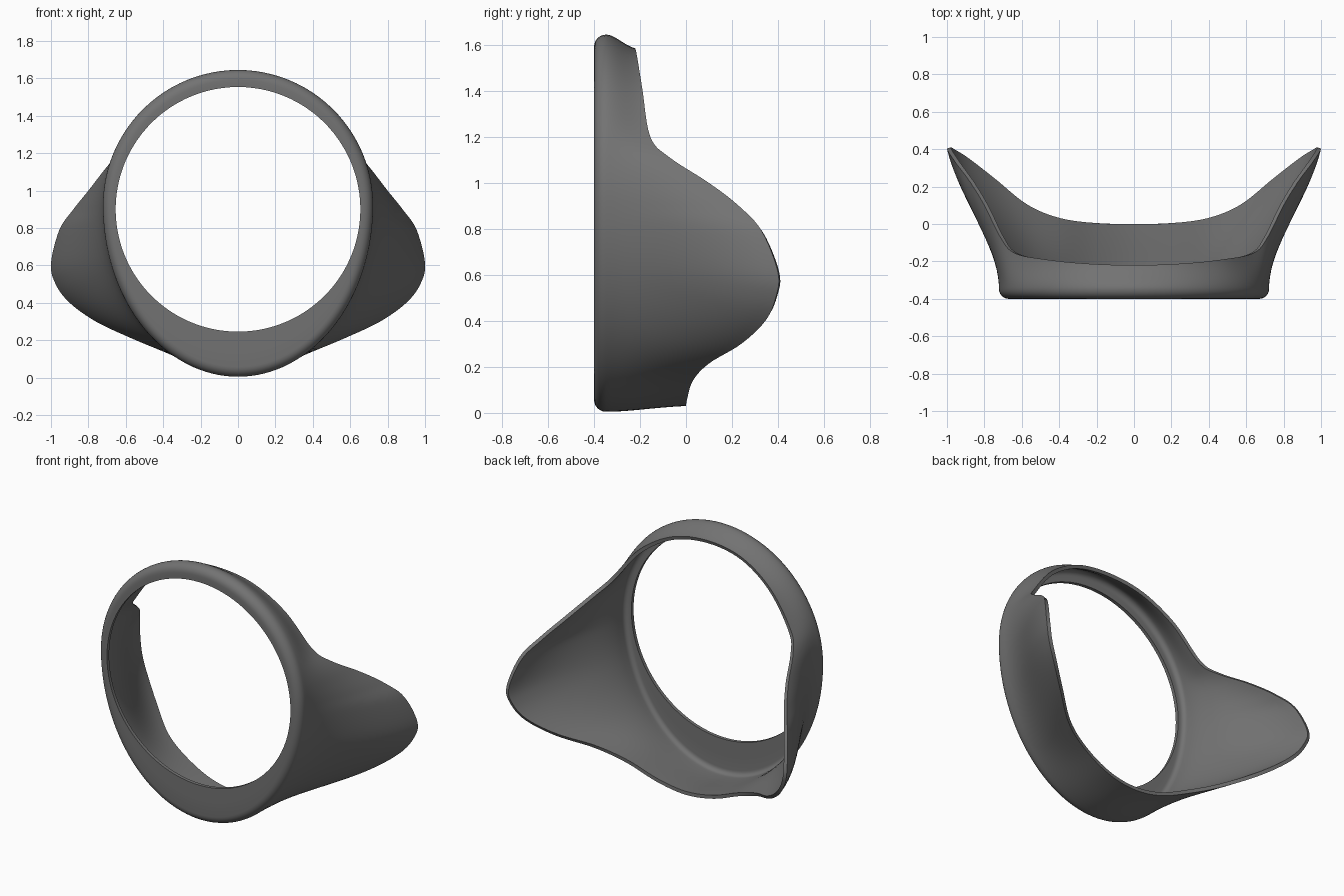
import bpy
import bmesh
import math
from mathutils import Vector

cube = bpy.data.objects.get("Cube")
if cube:
    bpy.data.objects.remove(cube, do_unlink=True)

FRONT_Y = -0.4
HOLE_Z, HOLE_R = 0.9, 0.654
RIM_Z, RIM_X, RIM_UP, RIM_DOWN = 0.92, 0.722, 0.725, 0.915
FILLET = 0.052
THICKNESS = 0.022

# Rear edge of the shell, from the bottom middle, round the wing tip, to the top middle
rear_edge = [Vector(p) for p in (
    (0, 0, .03), (.2, .005, .06), (.4, .03, .14), (.58, .1, .215),
    (.76, .24, .3), (.9, .345, .4), (.975, .39, .5), (1, .4, .61),
    (.955, .33, .79), (.88, .23, .9), (.8, .1, 1), (.715, -.07, 1.11),
    (.64, -.155, 1.2), (.47, -.19, 1.41), (.25, -.212, 1.545), (0, -.22, 1.585))]


def mirrored(p):
    return Vector((-p.x, p.y, p.z))


def smooth_path(points, steps):
    """Catmull-Rom path that stays symmetric at both ends."""
    pts = [mirrored(points[1])] + points + [mirrored(points[-2])]
    path = []
    for a, b, c, d in zip(pts, pts[1:], pts[2:], pts[3:]):
        for i in range(steps):
            t = i / steps
            path.append(0.5 * (2 * b + (c - a) * t + (2 * a - 5 * b + 4 * c - d) * t ** 2
                               + (3 * b - a - 3 * c + d) * t ** 3))
    return path + [points[-1]]


def profile(edge):
    """Cross-section from the hole, over the rounded rim, out to the rear edge."""
    angle = math.atan2(edge.z - RIM_Z, edge.x)
    out = Vector((math.cos(angle), 0, math.sin(angle)))
    height = RIM_UP if out.z > 0 else RIM_DOWN
    radius = 1 / math.hypot(out.x / RIM_X, out.z / height)
    centre = Vector((0, FRONT_Y, RIM_Z))
    back = Vector((0, 1, 0))
    hole = Vector((0, FRONT_Y, HOLE_Z)) + out * HOLE_R
    flat_end = centre + out * (radius - FILLET)
    points = [hole, hole.lerp(flat_end, 0.5)]
    for i in range(7):
        a = math.pi / 2 * i / 6
        points.append(flat_end + FILLET * (out * math.sin(a) + back * (1 - math.cos(a))))
    start = points[-1]
    reach = edge - start
    side = reach - back * reach.y
    p1 = start + back * reach.y * 0.3
    p2 = start + side * 0.75 + back * reach.y * 0.6
    for i in range(1, 17):
        t = i / 16
        u = 1 - t
        points.append(start * u ** 3 + p1 * 3 * u * u * t + p2 * 3 * u * t * t + edge * t ** 3)
    return points


# Closed loop of cross-sections
half = smooth_path(rear_edge, 6)
loop = half + [mirrored(p) for p in reversed(half[1:-1])]
bm = bmesh.new()
columns = [[bm.verts.new(p) for p in profile(e)] for e in loop]
for i, col in enumerate(columns):
    nxt = columns[(i + 1) % len(columns)]
    for j in range(len(col) - 1):
        bm.faces.new((col[j], nxt[j], nxt[j + 1], col[j + 1]))
bm.normal_update()
front_face = min(bm.faces, key=lambda f: f.calc_center_median().y)
if front_face.normal.y > 0:
    bmesh.ops.reverse_faces(bm, faces=bm.faces[:])
mesh = bpy.data.meshes.new("winged_ring_shell")
bm.to_mesh(mesh)
bm.free()
shell = bpy.data.objects.new("winged_ring_shell", mesh)
bpy.context.collection.objects.link(shell)

# Dark grey material
grey = bpy.data.materials.new("dark_grey")
grey.use_nodes = True
colour = (0.17, 0.17, 0.17, 1)
grey.diffuse_color = colour
grey.node_tree.nodes["Principled BSDF"].inputs["Base Color"].default_value = colour
mesh.materials.append(grey)

# Wall thickness, built inward
wall = shell.modifiers.new("wall", 'SOLIDIFY')
wall.thickness = THICKNESS
wall.offset = -1

bpy.context.view_layer.objects.active = shell
shell.select_set(True)
bpy.ops.object.modifier_apply(modifier=wall.name)
bpy.ops.object.shade_smooth_by_angle(angle=math.radians(40))
